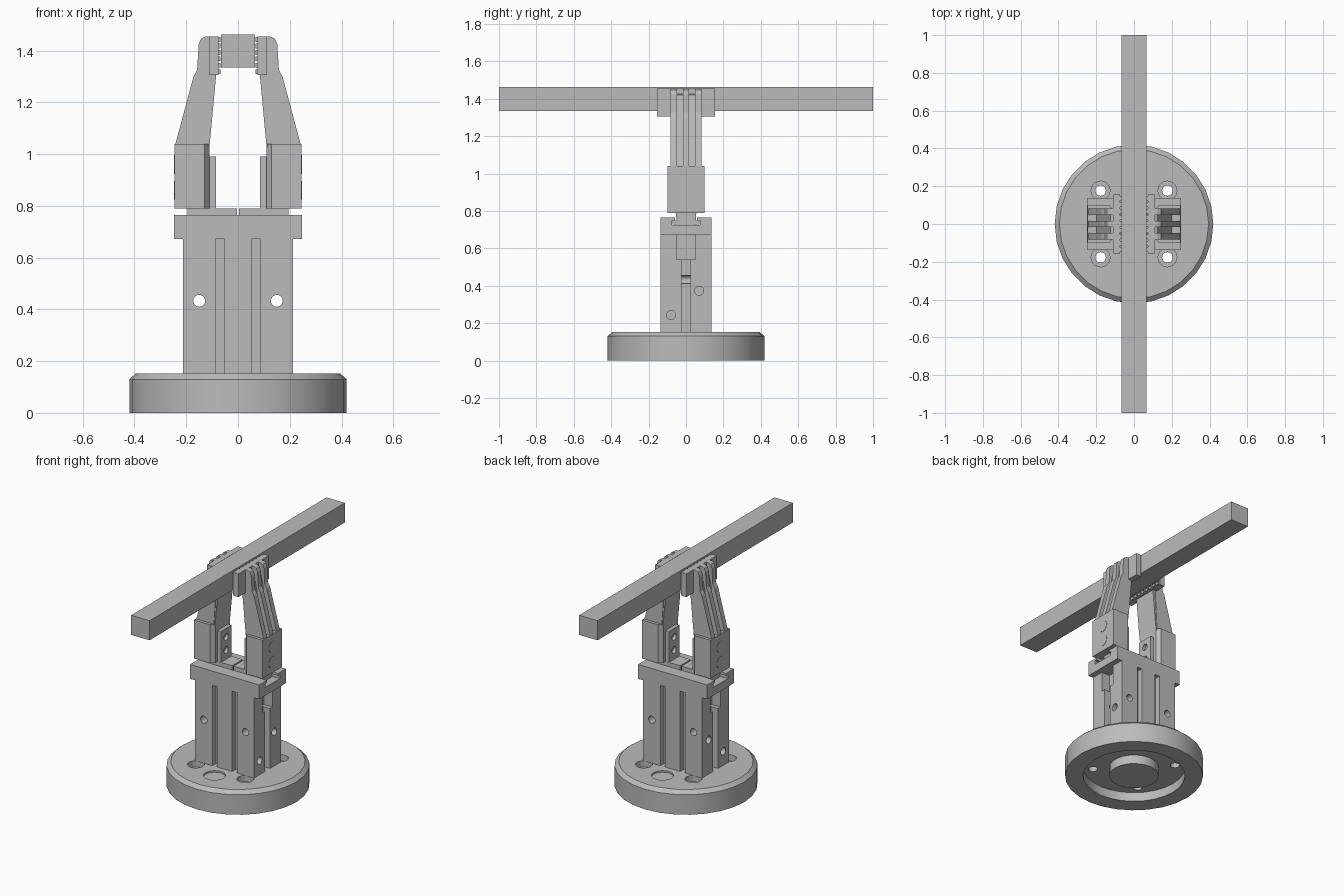
import bpy, bmesh, math
from mathutils import Matrix, Vector

cube = bpy.data.objects.get("Cube")
if cube:
    bpy.data.objects.remove(cube, do_unlink=True)

grey = bpy.data.materials.new("machined grey")
grey.use_nodes = True
COLOR = (0.5, 0.5, 0.5, 1)
grey.diffuse_color = COLOR
grey.node_tree.nodes["Principled BSDF"].inputs["Base Color"].default_value = COLOR


def finish(name, bm):
    bmesh.ops.recalc_face_normals(bm, faces=bm.faces)
    mesh = bpy.data.meshes.new(name)
    bm.to_mesh(mesh)
    bm.free()
    mesh.materials.append(grey)
    obj = bpy.data.objects.new(name, mesh)
    bpy.context.collection.objects.link(obj)
    return obj


def add_box(bm, x, y, z):
    mid = Vector([(a[0] + a[1]) / 2 for a in (x, y, z)])
    size = [a[1] - a[0] for a in (x, y, z)]
    bmesh.ops.create_cube(bm, size=1, matrix=Matrix.Translation(mid) @ Matrix.Diagonal((*size, 1)))


def box(name, x, y, z):
    bm = bmesh.new()
    add_box(bm, x, y, z)
    return finish(name, bm)


def cylinder(name, center, radius, length, axis="Z"):
    bm = bmesh.new()
    turn = {"X": Matrix.Rotation(math.pi / 2, 4, "Y"),
            "Y": Matrix.Rotation(math.pi / 2, 4, "X"), "Z": Matrix.Identity(4)}[axis]
    bmesh.ops.create_cone(bm, cap_ends=True, segments=20, radius1=radius, radius2=radius,
                          depth=length, matrix=Matrix.Translation(center) @ turn)
    return finish(name, bm)


def prism(name, points, low, high, place):
    """Extrude a 2D profile; place(a, b, t) maps it into space."""
    bm = bmesh.new()
    rings = [[bm.verts.new(place(a, b, t)) for a, b in points] for t in (low, high)]
    bm.faces.new(rings[0])
    bm.faces.new(rings[1])
    for i in range(len(points)):
        j = (i + 1) % len(points)
        bm.faces.new((rings[0][i], rings[0][j], rings[1][j], rings[1][i]))
    return finish(name, bm)


def cut(obj, cutters):
    for c in cutters:
        mod = obj.modifiers.new("cut", "BOOLEAN")
        mod.operation, mod.solver, mod.object = "DIFFERENCE", "EXACT", c
    bpy.context.view_layer.update()
    graph = bpy.context.evaluated_depsgraph_get()
    mesh = bpy.data.meshes.new_from_object(obj.evaluated_get(graph))
    obj.modifiers.clear()
    obj.data = mesh
    for c in cutters:
        bpy.data.objects.remove(c, do_unlink=True)


def smooth(obj):
    bpy.ops.object.select_all(action="DESELECT")
    obj.select_set(True)
    bpy.context.view_layer.objects.active = obj
    bpy.ops.object.shade_smooth_by_angle(angle=math.radians(30))


# Round base: turned profile with a chamfer, an underside recess and a central boss
profile = [(0, 0), (0.15, 0), (0.15, 0.06), (0.31, 0.06), (0.31, 0), (0.42, 0),
           (0.42, 0.13), (0.395, 0.152), (0, 0.152)]
bm = bmesh.new()
verts = [bm.verts.new((r, 0, z)) for r, z in profile]
edges = [bm.edges.new(pair) for pair in zip(verts, verts[1:])]
bmesh.ops.spin(bm, geom=verts + edges, cent=(0, 0, 0), axis=(0, 0, 1),
               angle=math.tau, steps=28)
bmesh.ops.remove_doubles(bm, verts=bm.verts, dist=0.0005)
base = finish("round_base", bm)
holes = [cylinder("dimple", (0, s * 0.24, 0.152), 0.065, 0.02) for s in (-1, 1)]
for sx in (-1, 1):
    for sy in (-1, 1):
        spot = (sx * 0.177, sy * 0.177)
        holes.append(cylinder("bolt_hole", (*spot, 0.1), 0.028, 0.4))
        holes.append(cylinder("counterbore", (*spot, 0.152), 0.05, 0.08))
cut(base, holes)
smooth(base)

# Gripper body with grooves, side slots and mounting holes
body = box("gripper_body", (-0.212, 0.212), (-0.137, 0.137), (0.15, 0.675))
cuts = []
for s in (-1, 1):
    for x in (-0.07, 0.07):
        cuts.append(box("groove", (x - 0.017, x + 0.017),
                        sorted((s * 0.1, s * 0.2)), (0.14, 0.672)))
    cuts.append(box("narrow_slot", sorted((s * 0.16, s * 0.3)), (-0.025, 0.025), (0.14, 0.56)))
    cuts.append(box("wide_slot", sorted((s * 0.15, s * 0.3)), (-0.052, 0.052), (0.54, 0.672)))
    cuts.append(cylinder("cross_hole", (s * 0.15, 0, 0.433), 0.023, 0.5, "Y"))
    cuts.append(cylinder("upper_port", (s * 0.212, 0.07, 0.373), 0.024, 0.06, "X"))
    cuts.append(cylinder("lower_port", (s * 0.212, -0.08, 0.243), 0.024, 0.06, "X"))
cut(body, cuts)
smooth(body)

# Guide rail head with a T-shaped channel
rail = [(0.137, 0.672), (0.137, 0.765), (0.058, 0.765), (0.058, 0.75), (0.075, 0.75),
        (0.075, 0.725)]
rail += [(-y, z) for y, z in reversed(rail)]
prism("guide_rail", rail, -0.248, 0.248, lambda a, b, t: (t, a, b))

# Held bar
box("held_bar", (-0.066, 0.066), (-1, 1), (1.335, 1.462))

web = [(0.11, 1.03), (0.2, 1.03), (0.145, 1.31), (0.125, 1.42), (0.1, 1.43), (0.085, 1.3)]
rib = [(0.115, 1.03), (0.243, 1.035), (0.172, 1.3), (0.158, 1.325), (0.152, 1.425),
       (0.143, 1.446), (0.125, 1.455), (0.1, 1.455), (0.1, 1.3)]
block = [(0.11, -0.075), (0.13, -0.1), (0.246, -0.1), (0.246, 0.1), (0.13, 0.1), (0.11, 0.075)]

# Two mirrored fingers
for side, s in (("left", 1), ("right", -1)):
    def span(a, b):
        return sorted((s * a, s * b))

    def sideways(a, b, t):
        return (s * a, t, b)

    # Slide running in the channel
    box(side + "_slide", span(0.004, 0.195), (-0.054, 0.054), (0.725, 0.79))
    box(side + "_slide_foot", span(0.004, 0.195), (-0.072, 0.072), (0.727, 0.748))

    # Jaw block and its drilled inner plate
    prism(side + "_jaw_block", block, 0.79, 1.04, lambda a, b, t: (s * a, b, t))
    plate = box(side + "_inner_plate", span(0.085, 0.12), (-0.055, 0.055), (0.785, 0.99))
    cut(plate, [cylinder("screw_hole", (s * 0.085, 0, z), 0.022, 0.04, "X")
                for z in (0.85, 0.935)])
    for z in (0.86, 0.96):
        cylinder(side + "_screw_cap", (s * 0.246, 0, z), 0.036, 0.004, "X")

    # Ribbed arm
    prism(side + "_arm_web", web, -0.078, 0.078, sideways)
    for y in (-0.065, 0, 0.065):
        prism(side + "_arm_rib", rib, y - 0.017, y + 0.017, sideways)

    # Grip pad with knurled teeth
    box(side + "_grip_pad", span(0.075, 0.112), (-0.156, 0.156), (1.305, 1.455))
    bm = bmesh.new()
    for row in range(6):
        for col in range(9):
            y, z = (col - 4) * 0.034, 1.318 + row * 0.025
            add_box(bm, span(0.067, 0.076), (y - 0.012, y + 0.012), (z - 0.009, z + 0.009))
    finish(side + "_grip_teeth", bm)
